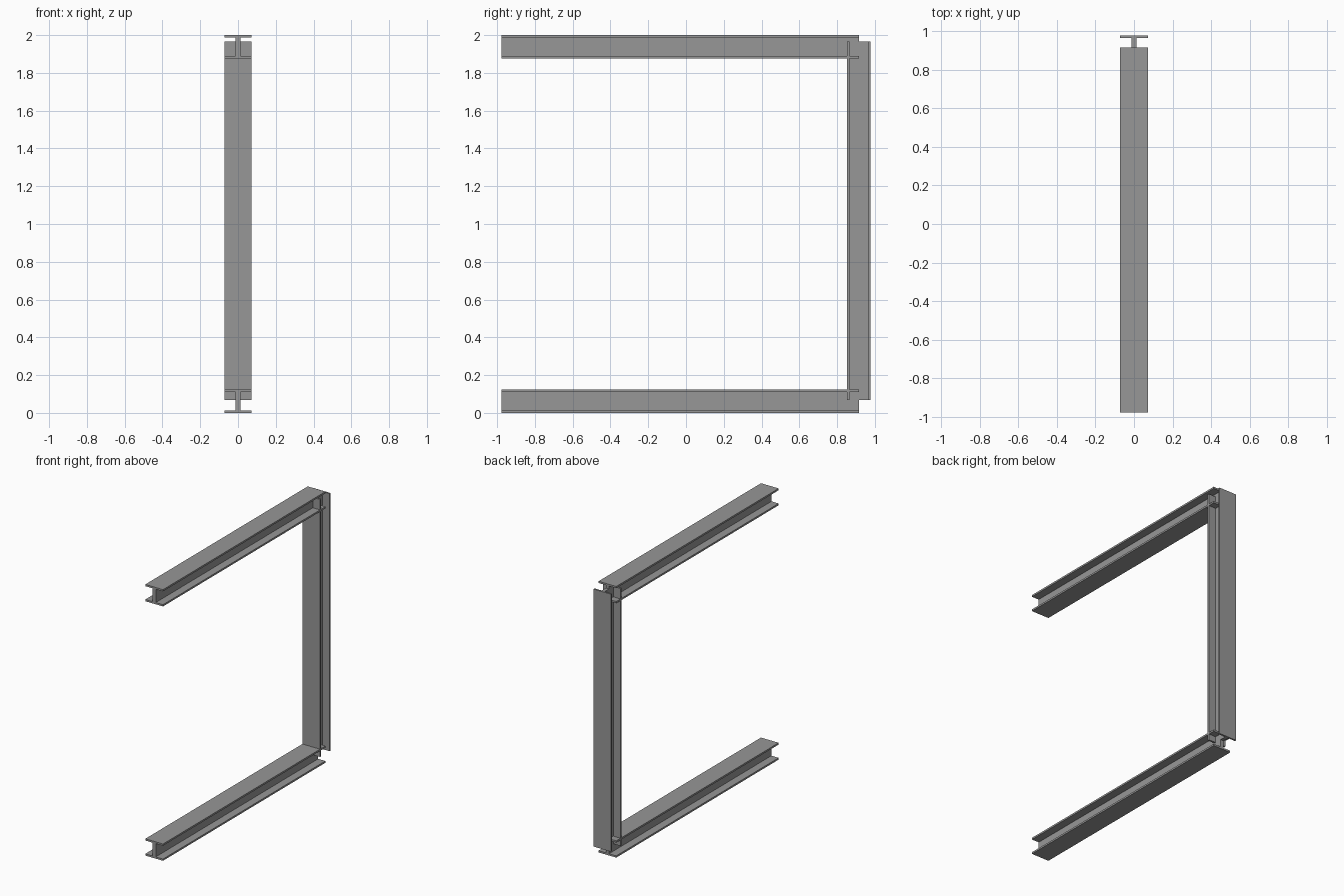
import bpy
import bmesh
from mathutils import Matrix, Vector

cube = bpy.data.objects.get("Cube")
if cube:
    bpy.data.objects.remove(cube, do_unlink=True)

# Steel colour
steel = bpy.data.materials.new("steel_grey")
steel.use_nodes = True
GREY = (0.31, 0.31, 0.31, 1)
steel.diffuse_color = GREY
steel.node_tree.nodes["Principled BSDF"].inputs["Base Color"].default_value = GREY

# I-section dimensions
HALF_WIDTH, DEPTH = 0.072, 0.124
FLANGE, HALF_WEB = 0.013, 0.013


def i_beam(name, start, length_dir, depth_dir, length):
    """Extrude an I profile from the middle of its section at start."""
    h = DEPTH / 2
    inner = h - FLANGE
    quarter = [(HALF_WIDTH, h), (HALF_WIDTH, inner), (HALF_WEB, inner)]
    right = quarter + [(x, -d) for x, d in reversed(quarter)]
    outline = right + [(-x, d) for x, d in reversed(right)]
    along, across = Vector(length_dir), Vector(depth_dir)
    bm = bmesh.new()
    verts = [bm.verts.new(Vector(start) + Vector((x, 0, 0)) + across * d)
             for x, d in outline]
    face = bm.faces.new(verts)
    new = bmesh.ops.extrude_face_region(bm, geom=[face], use_keep_orig=True)
    moved = [v for v in new["geom"] if isinstance(v, bmesh.types.BMVert)]
    bmesh.ops.transform(bm, matrix=Matrix.Translation(along * length), verts=moved)
    bmesh.ops.recalc_face_normals(bm, faces=bm.faces)
    mesh = bpy.data.meshes.new(name)
    bm.to_mesh(mesh)
    bm.free()
    mesh.materials.append(steel)
    obj = bpy.data.objects.new(name, mesh)
    bpy.context.collection.objects.link(obj)


# Two horizontal beams running front to back
BACK = 0.977
for name, z in (("bottom_beam", DEPTH / 2), ("top_beam", 2 - DEPTH / 2)):
    i_beam(name, (0, -BACK, z), (0, 1, 0), (0, 0, 1), 1.893)

# Upright column at the back, joining the beams
i_beam("back_column", (0, BACK - DEPTH / 2, 0.067), (0, 0, 1), (0, 1, 0), 1.899)
